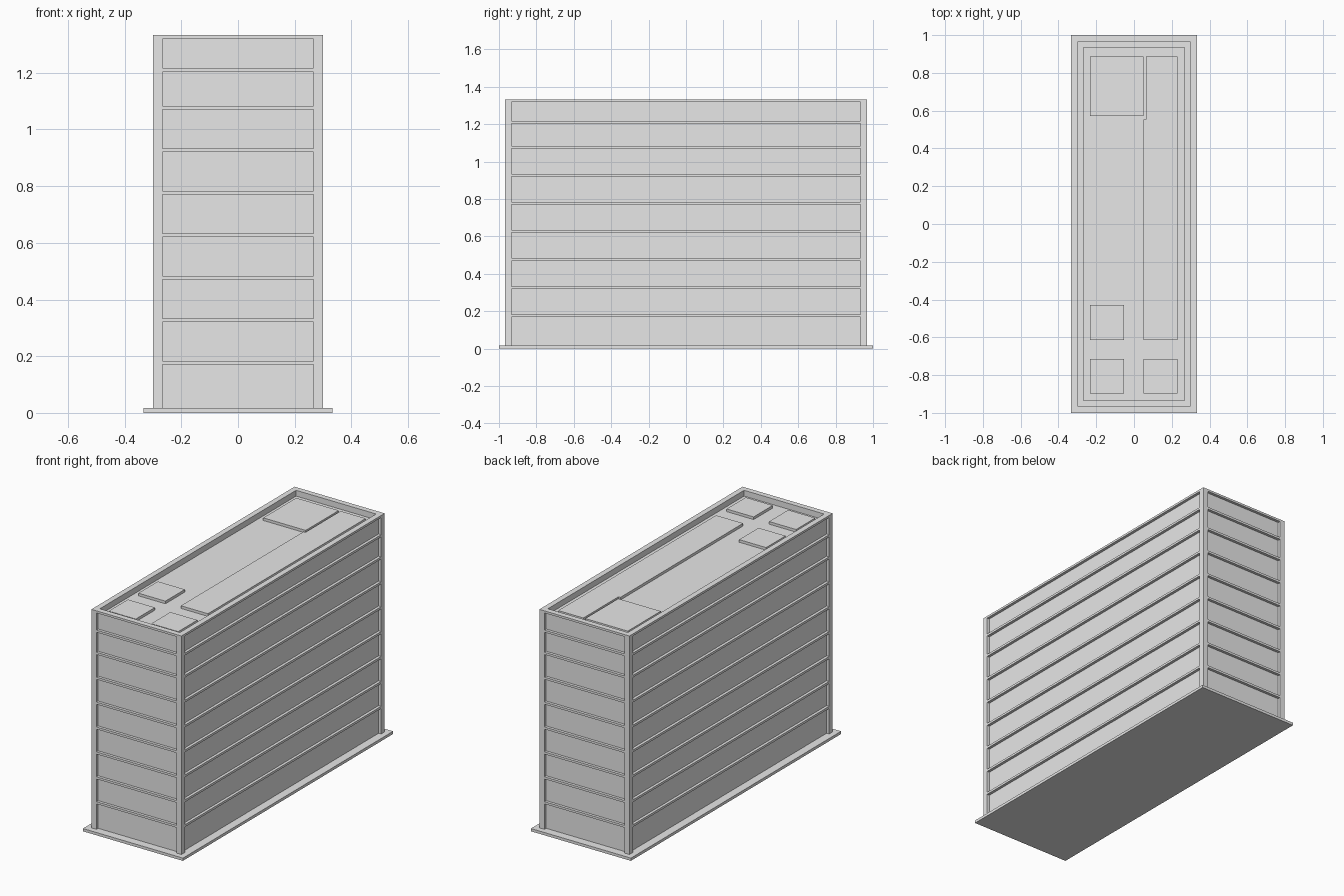
import bpy
import bmesh
from mathutils import Vector

if "Cube" in bpy.data.objects:
    bpy.data.objects.remove(bpy.data.objects["Cube"], do_unlink=True)

# Single concrete colour
grey = bpy.data.materials.new("light_grey")
grey.use_nodes = True
colour = (0.8, 0.8, 0.8, 1.0)
grey.diffuse_color = colour
grey.node_tree.nodes["Principled BSDF"].inputs["Base Color"].default_value = colour


def box_mesh(x0, x1, y0, y1, z0, z1):
    bm = bmesh.new()
    bmesh.ops.create_cube(bm, size=1)
    for v in bm.verts:
        v.co = Vector((x1 if v.co.x > 0 else x0,
                       y1 if v.co.y > 0 else y0,
                       z1 if v.co.z > 0 else z0))
    return bm


def finish(bm, name):
    bmesh.ops.recalc_face_normals(bm, faces=bm.faces)
    mesh = bpy.data.meshes.new(name)
    bm.to_mesh(mesh)
    bm.free()
    mesh.materials.append(grey)
    obj = bpy.data.objects.new(name, mesh)
    bpy.context.collection.objects.link(obj)
    return obj


HALF_X, HALF_Y = 0.3, 0.967
BASE, TOP, DECK = 0.0167, 1.333, 1.298
BORDER, RECESS = 0.0333, 0.0167
ROOF_BOX_TOP = 1.314

# Base slab
finish(box_mesh(-0.333, 0.333, -1, 1, 0, BASE), "base_slab")

# Storey panels between the floor bands
bands = [0.17 + 0.15 * i for i in range(7)] + [1.2035]
starts = [BASE] + [z + 0.0135 for z in bands]
panels = list(zip(starts, bands + [1.32]))

# Tower: cut the walls into a frame, then sink the panels and roof deck
tower = box_mesh(-HALF_X, HALF_X, -HALF_Y, HALF_Y, BASE, TOP)


def cut(co, normal):
    geom = tower.verts[:] + tower.edges[:] + tower.faces[:]
    bmesh.ops.bisect_plane(tower, geom=geom, plane_co=co, plane_no=normal)


for side in (-1, 1):
    cut((side * (HALF_X - BORDER), 0, 0), (1, 0, 0))
    cut((0, side * (HALF_Y - BORDER), 0), (0, 1, 0))
for z in bands + starts[1:] + [1.32]:
    cut((0, 0, z), (0, 0, 1))
bmesh.ops.recalc_face_normals(tower, faces=tower.faces)


def is_panel(face):
    c = face.calc_center_median()
    if abs(face.normal.z) > 0.5:
        return False
    along = c.y if abs(face.normal.x) > 0.5 else c.x
    return abs(along) < 0.01 and any(a < c.z < b for a, b in panels)


walls = [f for f in tower.faces if is_panel(f)]
deck = [f for f in tower.faces if f.normal.z > 0.5
        and f.calc_center_median().xy.length < 0.01]
bmesh.ops.inset_individual(tower, faces=walls, thickness=0, depth=-RECESS)
bmesh.ops.inset_individual(tower, faces=deck, thickness=0, depth=DECK - TOP)
finish(tower, "tower")

# Rooftop units
for name, x0, x1, y0, y1 in (
        ("roof_unit_front_right", -0.233, -0.053, -0.897, -0.715),
        ("roof_unit_front_left", 0.05, 0.23, -0.897, -0.715),
        ("roof_unit_middle", -0.233, -0.053, -0.615, -0.43),
        ("roof_unit_back", -0.233, 0.05, 0.573, 0.887)):
    finish(box_mesh(x0, x1, y0, y1, DECK, ROOF_BOX_TOP), name)

# Long roof platform, notched beside the back unit
outline = [(0.05, -0.615), (0.23, -0.615), (0.23, 0.887),
           (0.063, 0.887), (0.063, 0.553), (0.05, 0.553)]
bm = bmesh.new()
face = bm.faces.new([bm.verts.new((x, y, DECK)) for x, y in outline])
raised = bmesh.ops.extrude_face_region(bm, geom=[face], use_keep_orig=True)
for v in raised["geom"]:
    if isinstance(v, bmesh.types.BMVert):
        v.co.z = ROOF_BOX_TOP
finish(bm, "roof_platform")
